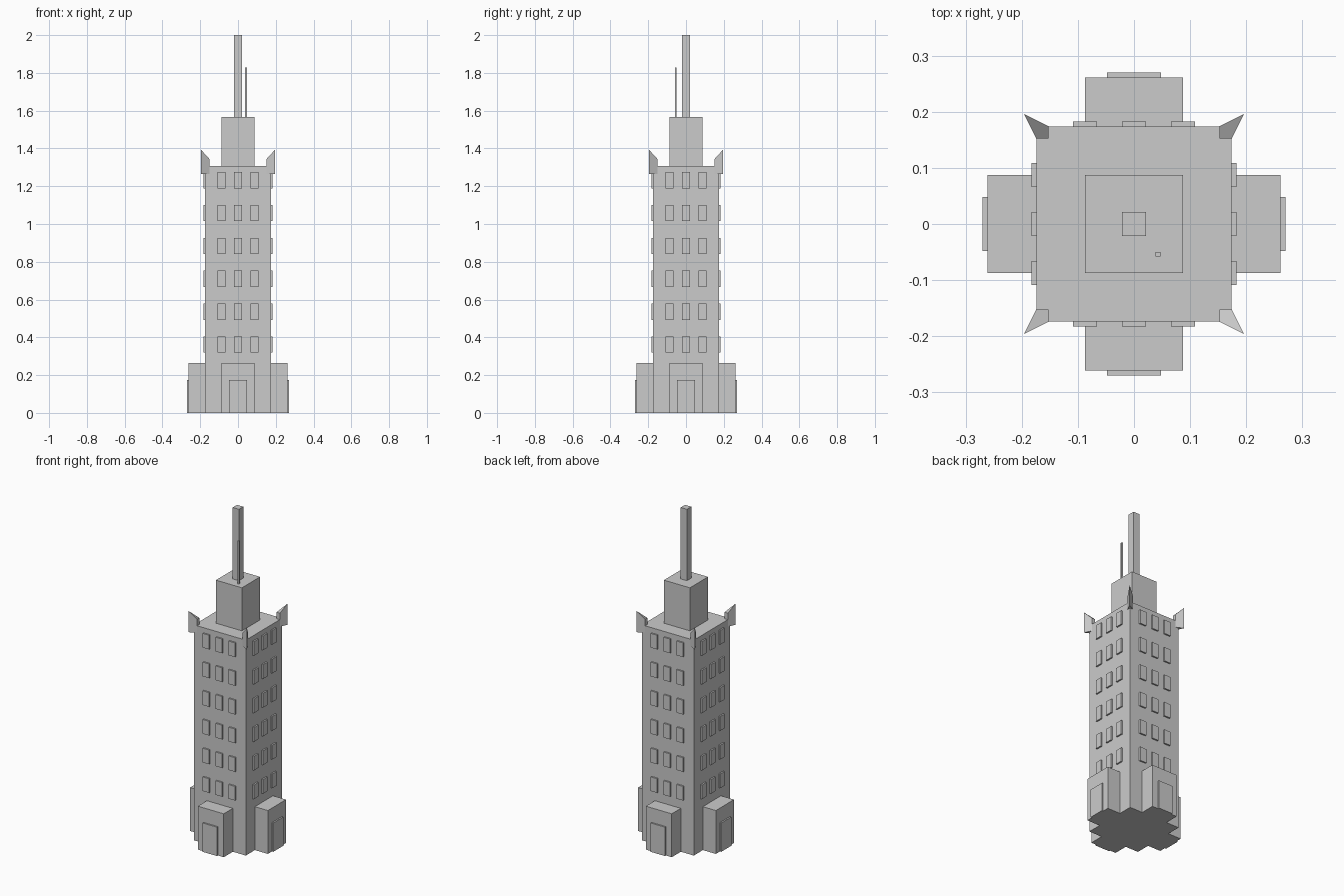
import bpy
from mathutils import Matrix
from math import radians

if "Cube" in bpy.data.objects:
    bpy.data.objects.remove(bpy.data.objects["Cube"])


def box(name, x0, x1, y0, y1, z0, z1, turn=0):
    """Box from its limits, turned about the tower axis by quarter turns."""
    verts = [(x, y, z) for z in (z0, z1)
             for x, y in ((x0, y0), (x1, y0), (x1, y1), (x0, y1))]
    return solid(name, verts, turn)


def solid(name, verts, turn=0):
    """Eight-cornered solid: four bottom corners, then four top corners."""
    n = 4
    faces = [(3, 2, 1, 0), (4, 5, 6, 7)]
    faces += [(i, (i + 1) % n, (i + 1) % n + n, i + n) for i in range(n)]
    mesh = bpy.data.meshes.new(name)
    mesh.from_pydata(verts, [], faces)
    mesh.transform(Matrix.Rotation(radians(90 * turn), 4, 'Z'))
    mesh.update()
    ob = bpy.data.objects.new(name, mesh)
    bpy.context.collection.objects.link(ob)
    return ob


W = 0.174  # half width of the tower

# Main stack
box("tower", -W, W, -W, W, 0, 1.306)
box("upper_block", -0.087, 0.087, -0.087, 0.087, 1.306, 1.567)
box("mast", -0.021, 0.021, -0.021, 0.021, 1.567, 2.0)
box("thin_antenna", 0.038, 0.047, -0.058, -0.05, 1.567, 1.828)

for side in range(4):
    # Entrance wing and its door
    box("entrance_wing", -0.087, 0.087, -0.261, -W, 0, 0.263, side)
    box("door", -0.048, 0.048, -0.27, -0.261, 0, 0.175, side)

    # Raised windows
    for row in range(6):
        z = 0.362 + 0.174 * row
        for x in (-0.087, 0, 0.087):
            box("window", x - 0.0215, x + 0.0215, -0.183, -W,
                z - 0.043, z + 0.043, side)

    # Corner ornament: a small block with its outer edge drawn out to a point
    a, b, tip = 0.152, W, 0.196
    plan = [(a, a), (b, a), (tip, tip), (a, b)]
    verts = [(x, y, 1.264) for x, y in plan]
    verts += [(x, y, 1.393 if x == tip else 1.345) for x, y in plan]
    solid("corner_ornament", verts, side)
